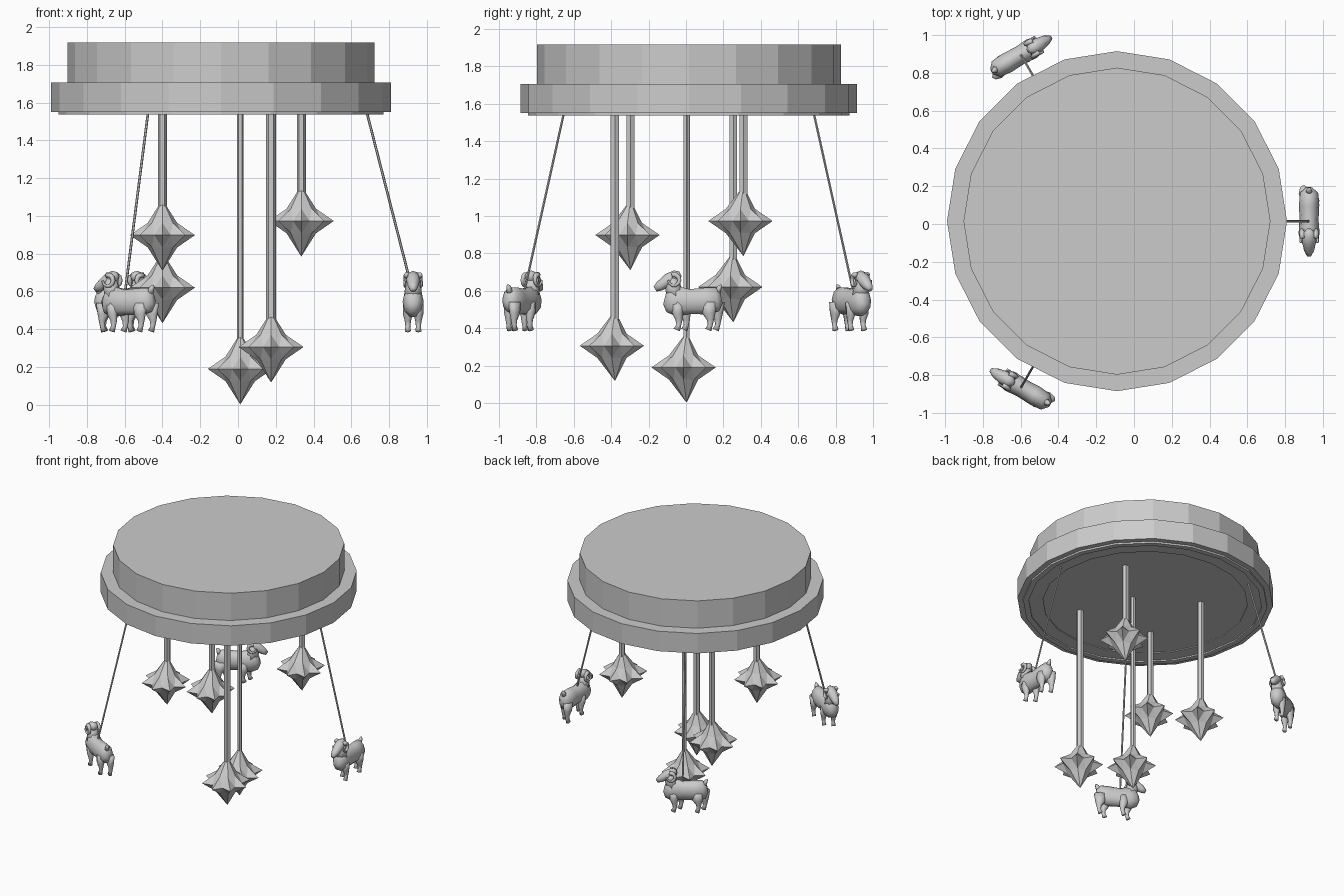
import bpy, bmesh, math
from mathutils import Vector, Matrix

if "Cube" in bpy.data.objects:
    bpy.data.objects.remove(bpy.data.objects["Cube"])

CX, CY = -0.09, 0.015          # centre of the canopy


def finish(bm, name, smooth=False, mat=None):
    bmesh.ops.recalc_face_normals(bm, faces=bm.faces)
    me = bpy.data.meshes.new(name)
    bm.to_mesh(me)
    bm.free()
    for p in me.polygons:
        p.use_smooth = smooth
    ob = bpy.data.objects.new(name, me)
    bpy.context.collection.objects.link(ob)
    if mat:
        ob.matrix_world = mat
    return ob


def skin_rings(bm, rings):
    n = len(rings[0])
    for a, b in zip(rings, rings[1:]):
        for i in range(n):
            j = (i + 1) % n
            bm.faces.new((a[i], a[j], b[j], b[i]))
    bm.faces.new(rings[0])
    bm.faces.new(rings[-1])


def loft(bm, stations, sides=8):
    """Tube through stations (x, y, z, half width, half height)."""
    pts = [Vector(s[:3]) for s in stations]
    rings = []
    for k, s in enumerate(stations):
        t = (pts[min(k + 1, len(pts) - 1)] - pts[max(k - 1, 0)]).normalized()
        u = (Vector((1, 0, 0)) - t * t.x).normalized()
        v = t.cross(u)
        rings.append([bm.verts.new(pts[k] + u * s[3] * math.cos(a) + v * s[4] * math.sin(a))
                      for a in (2 * math.pi * i / sides for i in range(sides))])
    skin_rings(bm, rings)


# Canopy: stepped 20-sided disc
bm = bmesh.new()
profile = [(0.72, 1.553), (0.72, 1.547), (0.82, 1.547), (0.82, 1.537), (0.86, 1.537),
           (0.86, 1.55), (0.90, 1.55), (0.90, 1.705), (0.8125, 1.705), (0.8125, 1.917)]
skin_rings(bm, [[bm.verts.new((CX + r * math.cos(math.pi * i / 10),
                               CY + r * math.sin(math.pi * i / 10), z)) for i in range(20)]
                for r, z in profile])
finish(bm, "canopy")


# Hanging stars: eight points round the middle, one up, one down
def star(n, x, y, z, rod_r):
    bm = bmesh.new()

    def ring(r, h, off):
        return [bm.verts.new((r * math.cos(math.pi / 4 * (i + off)),
                              r * math.sin(math.pi / 4 * (i + off)) - 0.016, h)) for i in range(8)]
    tip, valley = ring(0.172, 0, 0), ring(0.115, 0, 0.5)
    for s in (1, -1):
        apex = bm.verts.new((0, 0, 0.188 * s))
        mid = ring(0.078, 0.065 * s, 0)
        for i in range(8):
            j = (i + 1) % 8
            bm.faces.new((apex, mid[i], mid[j]))
            bm.faces.new((mid[i], tip[i], valley[i]))
            bm.faces.new((mid[i], valley[i], mid[j]))
            bm.faces.new((mid[j], valley[i], tip[j]))
    finish(bm, f"star_{n}", mat=Matrix.Translation((x, y, z)))
    bm = bmesh.new()
    loft(bm, [(x, y, z + 0.1, rod_r, rod_r), (x, y, 1.555, rod_r, rod_r)], 6)
    finish(bm, f"star_rod_{n}")


for n, s in enumerate([(-0.40, -0.297, 0.898, 0.024), (-0.40, 0.253, 0.62, 0.024),
                       (0.012, 0.003, 0.19, 0.018), (0.175, -0.38, 0.306, 0.026),
                       (0.335, 0.307, 0.973, 0.024)]):
    star(n + 1, *s)


# Sheep, facing -y, built round its own vertical axis
def sheep(name, mat):
    bm = bmesh.new()
    # body
    loft(bm, [(0, y - 0.015, z, w, h) for y, z, w, h in [
        (0.19, 0.56, 0.02, 0.03), (0.165, 0.555, 0.048, 0.068), (0.10, 0.545, 0.054, 0.075),
        (0.02, 0.542, 0.05, 0.07), (-0.05, 0.545, 0.056, 0.084), (-0.095, 0.55, 0.045, 0.068),
        (-0.115, 0.555, 0.02, 0.03)]], 10)
    # neck
    loft(bm, [(0, -0.065, 0.56, 0.05, 0.05), (0, -0.085, 0.62, 0.043, 0.042),
              (0, -0.088, 0.67, 0.036, 0.036)])
    # head and muzzle
    loft(bm, [(0, -0.045, 0.69, 0.015, 0.015), (0, -0.065, 0.68, 0.034, 0.032),
              (0, -0.105, 0.66, 0.038, 0.036), (0, -0.155, 0.625, 0.027, 0.027),
              (0, -0.18, 0.608, 0.014, 0.015)])
    # tail
    loft(bm, [(0, 0.15, 0.585, 0.02, 0.02), (0, 0.165, 0.62, 0.014, 0.014),
              (0, 0.175, 0.632, 0.005, 0.005)], 6)
    for s in (1, -1):
        # curled horn
        curl = []
        for k in range(9):
            a = math.radians(110 - 36 * k)
            r = 0.016 - 0.0013 * k
            curl.append((s * (0.034 + 0.0015 * k), -0.08 + 0.03 * math.cos(a),
                         0.657 + 0.03 * math.sin(a), r, r))
        loft(bm, curl, 6)
        # front and hind legs
        for y, wide in ((-0.04, 0.036), (0.128, 0.044)):
            y -= 0.02 * s
            x = 0.028 * s
            loft(bm, [(x, y, 0.54, 0.027, wide), (x, y, 0.48, 0.026, wide * 0.8),
                      (x, y + 0.008, 0.445, 0.017, 0.019), (x, y + 0.006, 0.415, 0.013, 0.013),
                      (x, y - 0.004, 0.39, 0.016, 0.018)])
    finish(bm, name, True, mat)


# Three sheep and their slanting strings, spaced evenly round the canopy
for n in range(3):
    turn = Matrix.Translation((CX, CY, 0)) @ Matrix.Rotation(n * 2 * math.pi / 3, 4, 'Z')
    sheep(f"sheep_{n + 1}", turn @ Matrix.Translation((1.017, 0, 0)))
    bm = bmesh.new()
    loft(bm, [(0.77, 0, 1.555, 0.007, 0.007), (1.017, 0, 0.59, 0.007, 0.007)], 6)
    finish(bm, f"sheep_string_{n + 1}", mat=turn)
